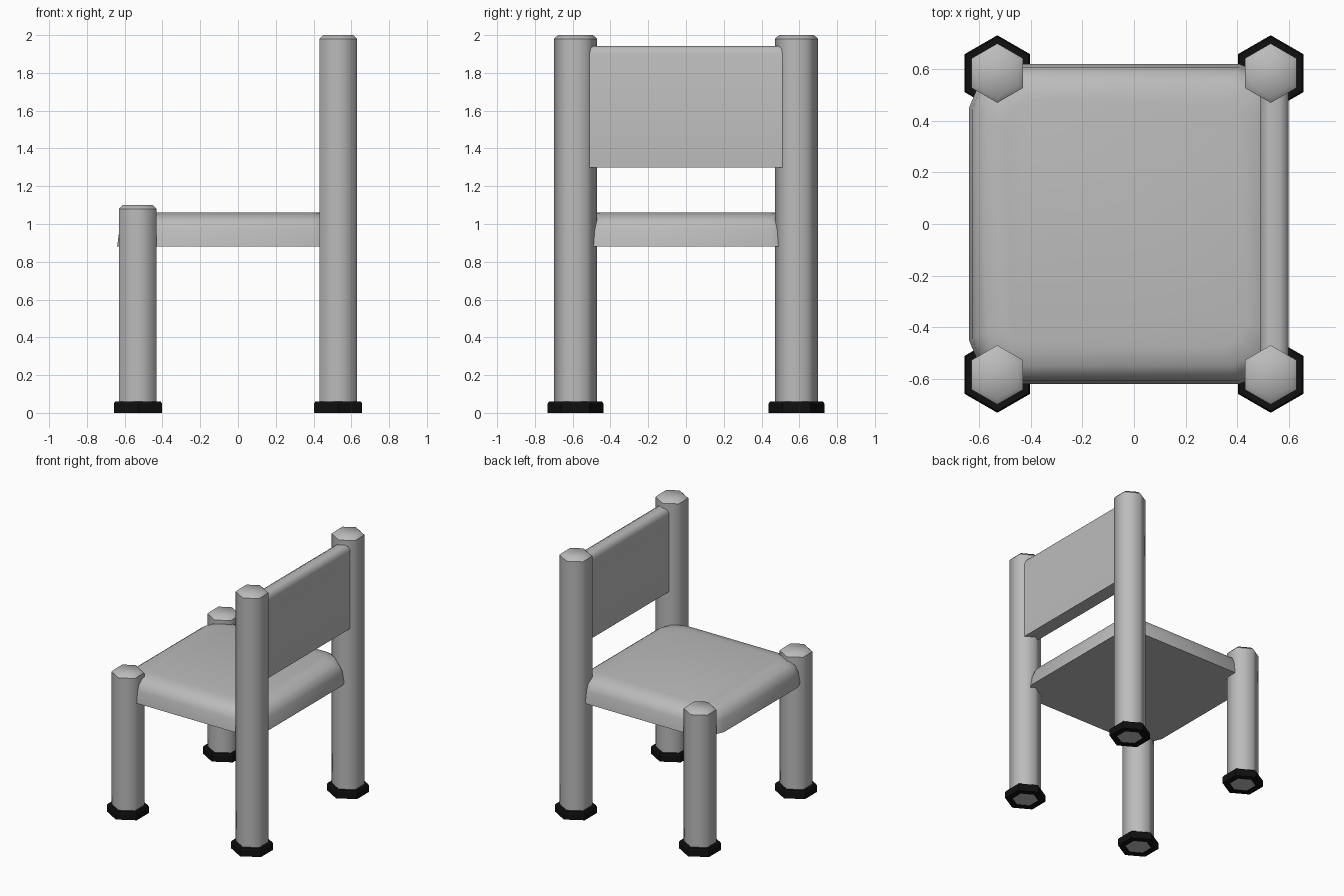
import bpy
import bmesh
import math

if "Cube" in bpy.data.objects:
    bpy.data.objects.remove(bpy.data.objects["Cube"], do_unlink=True)


def material(name, value):
    mat = bpy.data.materials.new(name)
    mat.use_nodes = True
    color = (value, value, value, 1)
    mat.diffuse_color = color
    mat.node_tree.nodes["Principled BSDF"].inputs["Base Color"].default_value = color
    return mat


grey = material("chair grey", 0.5)
black = material("rubber black", 0.005)


def finish(bm, name, mat, angle=None):
    """Turn a bmesh into a named object with smooth shading."""
    bmesh.ops.recalc_face_normals(bm, faces=bm.faces)
    mesh = bpy.data.meshes.new(name)
    bm.to_mesh(mesh)
    bm.free()
    mesh.materials.append(mat)
    obj = bpy.data.objects.new(name, mesh)
    bpy.context.collection.objects.link(obj)
    if angle:
        bpy.ops.object.select_all(action="DESELECT")
        obj.select_set(True)
        bpy.context.view_layer.objects.active = obj
        bpy.ops.object.shade_smooth_by_angle(angle=math.radians(angle))
    return obj


def loft(outlines, closed=False):
    """Bridge a stack of outlines, capping the ends or closing the loop."""
    bm = bmesh.new()
    rings = [[bm.verts.new(p) for p in outline] for outline in outlines]
    pairs = list(zip(rings, rings[1:]))
    if closed:
        pairs.append((rings[-1], rings[0]))
    else:
        bm.faces.new(rings[0])
        bm.faces.new(rings[-1])
    n = len(rings[0])
    for a, b in pairs:
        for i in range(n):
            j = (i + 1) % n
            bm.faces.new((a[i], a[j], b[j], b[i]))
    return bm


def hexagon(x, y, radius, z):
    angles = [math.radians(30 + 60 * i) for i in range(6)]
    return [(x + radius * math.cos(a), y + radius * math.sin(a), z) for a in angles]


def rounded_rect(cx, hx, hy, radius, z, steps=2):
    points = []
    for k, (sx, sy) in enumerate([(1, 1), (-1, 1), (-1, -1), (1, -1)]):
        for i in range(steps + 1):
            a = math.pi / 2 * (k + i / steps)
            points.append((cx + sx * (hx - radius) + radius * math.cos(a),
                           sy * (hy - radius) + radius * math.sin(a), z))
    return points


# Six-sided legs with chamfered tops, and ring-shaped rubber feet
def leg(name, x, y, height):
    shoulder = height - 0.02
    profile = [(0.115, 0.004), (0.115, shoulder), (0.092, height)]
    bm = loft([hexagon(x, y, r, z) for r, z in profile])
    for e in bm.edges:
        z1, z2 = (v.co.z for v in e.verts)
        e.smooth = abs(z1 - z2) < 0.1 and z1 + z2 > 2 * shoulder + 0.001 or abs(z1 - z2) > 0.1
    for f in bm.faces:
        f.smooth = True
    finish(bm, name + "_leg", grey)

    ring = [(0.095, 0), (0.147, 0), (0.147, 0.05), (0.14, 0.06), (0.095, 0.06)]
    finish(loft([hexagon(x, y, r, z) for r, z in ring], closed=True),
           name + "_foot", black)


for side, y in (("near", -0.585), ("far", 0.585)):
    leg(side + "_short", -0.53, y, 1.1)
    leg(side + "_tall", 0.53, y, 2.0)

# Cushion-like seat: flat underside, flared walls, rounded top edge
seat_profile = [(0, 0.88), (0.012, 0.97), (0.03, 1.015), (0.07, 1.045), (0.14, 1.06)]
finish(loft([rounded_rect(-0.03, 0.61 - o, 0.62 - o, 0.17 - o * 0.5, z)
             for o, z in seat_profile]), "seat", grey, 50)

# Backrest plate with softened top edges, set into the tall legs
section = [(0.49, 1.3), (0.6, 1.3), (0.6, 1.9), (0.59, 1.93), (0.565, 1.943),
           (0.525, 1.943), (0.5, 1.93), (0.49, 1.9)]
finish(loft([[(x, y, z) for x, z in section] for y in (-0.55, 0.55)]),
       "backrest", grey, 50)
